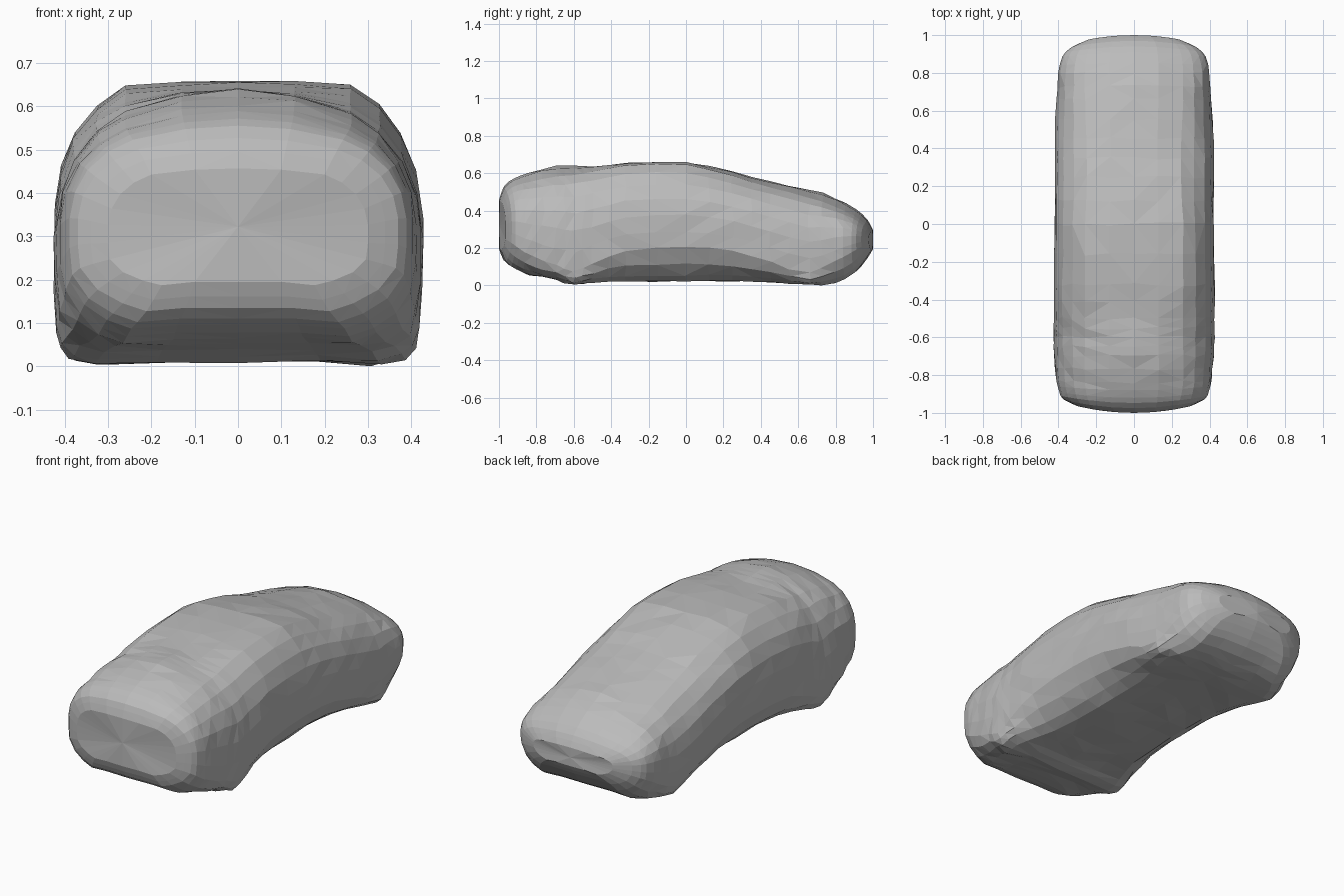
import bpy
import bmesh
import random
from mathutils import Vector

random.seed(4)

default_cube = bpy.data.objects.get("Cube")
if default_cube:
    bpy.data.objects.remove(default_cube, do_unlink=True)

# One plain grey for the whole shell
grey = bpy.data.materials.new("plain grey")
grey.use_nodes = True
colour = (0.5, 0.5, 0.5, 1)
grey.diffuse_color = colour
grey.node_tree.nodes["Principled BSDF"].inputs["Base Color"].default_value = colour

# Body stations: y, roof z, floor z, half width, roof half width, sill z,
# floor half width, roof crown (how far the roof edge falls below its centre)
STATIONS = [
    (-1, .46, .19, .3, .2, .25, .2, .01),
    (-.975, .53, .13, .37, .23, .23, .24, .02),
    (-.92, .575, .09, .395, .25, .2, .28, .03),
    (-.84, .605, .06, .41, .26, .16, .3, .04),
    (-.7, .645, .035, .42, .26, .11, .35, .05),
    (-.6, .64, .005, .425, .26, .08, .38, .035),
    (-.5, .64, .02, .425, .26, .12, .36, .015),
    (-.32, .655, .025, .425, .26, .19, .3, .005),
    (0, .66, .025, .42, .26, .21, .28, .005),
    (.25, .61, .025, .42, .25, .19, .28, .015),
    (.45, .56, .02, .42, .25, .13, .31, .025),
    (.66, .515, .005, .41, .26, .07, .37, .035),
    (.8, .47, .015, .4, .26, .13, .31, .04),
    (.91, .41, .07, .38, .25, .18, .28, .03),
    (.97, .355, .14, .33, .22, .21, .24, .02),
    (1, .3, .19, .24, .17, .23, .17, .01),
]


def smooth_stations(stations, steps):
    """Blend extra stations between the given ones with a soft curve."""
    result = []
    last = len(stations) - 1
    for i in range(last):
        around = [stations[max(0, min(last, i + k))] for k in (-1, 0, 1, 2)]
        before, start, end, after = (Vector(s) for s in around)
        # Tangents scaled to the gap keep unevenly spaced stations smooth
        gap = end[0] - start[0]
        tangent_in = (end - before) * (gap / (end[0] - before[0]))
        tangent_out = (after - start) * (gap / (after[0] - start[0]))
        for step in range(steps):
            t = step / steps
            point = start + tangent_in * t
            point += (3 * (end - start) - 2 * tangent_in - tangent_out) * t ** 2
            point += (2 * (start - end) + tangent_in + tangent_out) * t ** 3
            result.append(point)
    result.append(Vector(stations[last]))
    return result


def half_section(station):
    """Right half of a cross-section, from roof centre to floor centre."""
    y, top, bottom, wide, roof, sill, floor, crown = station
    height = top - sill
    flank = wide - roof
    under = wide - floor
    drop = sill - bottom
    outline = [
        (0, top),
        (roof * .5, top - crown * .3),
        (roof, top - height * .02 - crown),
        (roof + flank * .4, top - height * .12 - crown * .75),
        (roof + flank * .72, top - height * .26 - crown * .5),
        (roof + flank * .92, top - height * .43 - crown * .25),
        (wide, top - height * .62),
        (wide, sill + height * .18),
        (wide * .985, sill),
        (floor + under * .65, bottom + drop * .5),
        (floor + under * .2, bottom + drop * .18),
        (floor * .88, bottom),
        (floor * .5, bottom + .008),
        (0, bottom + .008),
    ]
    # Both ends bow outward in plan, so the corners sit further in
    bow = .4 * y ** 9
    return [(x, y - bow * x * x, z) for x, z in outline]


def full_ring(station):
    half = half_section(station)
    return half + [(-x, y, z) for x, y, z in reversed(half[1:-1])]


# Faceted vehicle shell, lofted from end to end
bm = bmesh.new()
rings = []
for station in smooth_stations(STATIONS, 2):
    inner = abs(station[0]) < .85
    ring = []
    for x, y, z in full_ring(station):
        vert = bm.verts.new((x, y, z))
        if inner:
            # Slightly uneven hand-formed surface
            vert.co.y += random.uniform(-.009, .009)
            vert.co.x *= random.uniform(.99, 1.008)
            vert.co.z += random.uniform(-.004, .004)
        ring.append(vert)
    rings.append(ring)

for ring, following in zip(rings, rings[1:]):
    count = len(ring)
    for i in range(count):
        j = (i + 1) % count
        bm.faces.new((ring[i], ring[j], following[j], following[i]))

# Gently domed front and back ends, fanned from a centre point
for ring in (rings[0], rings[-1]):
    low = min(v.co.z for v in ring)
    high = max(v.co.z for v in ring)
    centre = bm.verts.new((0, ring[0].co.y, (low + high) / 2))
    for a, b in zip(ring, ring[1:] + ring[:1]):
        bm.faces.new((a, b, centre))

bmesh.ops.triangulate(bm, faces=bm.faces[:], quad_method='SHORT_EDGE')
bmesh.ops.recalc_face_normals(bm, faces=bm.faces[:])

# Rest the lowest point on the ground
lowest = min(v.co.z for v in bm.verts)
bmesh.ops.translate(bm, verts=bm.verts[:], vec=(0, 0, -lowest))

mesh = bpy.data.meshes.new("vehicle_body")
bm.to_mesh(mesh)
bm.free()
mesh.materials.append(grey)
body = bpy.data.objects.new("vehicle_body", mesh)
bpy.context.collection.objects.link(body)
